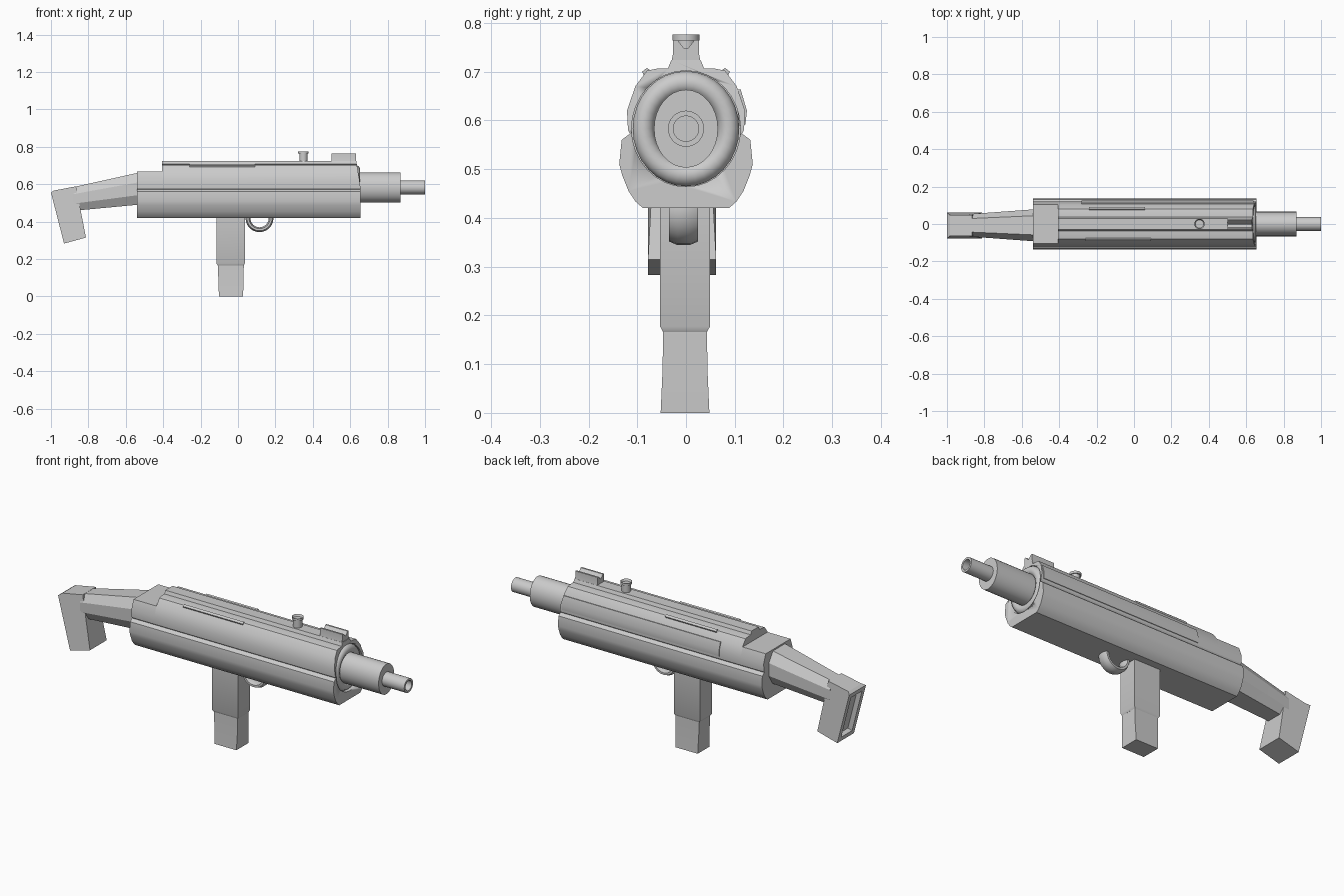
import bpy, bmesh, math
from mathutils import Matrix, Vector

if "Cube" in bpy.data.objects:
    bpy.data.objects.remove(bpy.data.objects["Cube"])

AXIS_Z = 0.583


def finish(name, bm, angle=30):
    bmesh.ops.recalc_face_normals(bm, faces=bm.faces)
    me = bpy.data.meshes.new(name)
    bm.to_mesh(me)
    bm.free()
    ob = bpy.data.objects.new(name, me)
    bpy.context.collection.objects.link(ob)
    bpy.ops.object.select_all(action='DESELECT')
    ob.select_set(True)
    bpy.context.view_layer.objects.active = ob
    bpy.ops.object.shade_smooth_by_angle(angle=math.radians(angle))
    return ob


def loft(name, rings, angle=30):
    """Skin equal-length rings of 3D points and cap both ends."""
    bm = bmesh.new()
    rows = [[bm.verts.new(p) for p in r] for r in rings]
    n = len(rows[0])
    for a, b in zip(rows, rows[1:]):
        for i in range(n):
            j = (i + 1) % n
            bm.faces.new((a[i], a[j], b[j], b[i]))
    bm.faces.new(rows[0])
    bm.faces.new(rows[-1])
    return finish(name, bm, angle)


def mirrored(half):
    return half + [(-y, z) for y, z in reversed(half)]


def rake(z):
    return max(0.0, z - 0.59) * 0.17


def along_x(name, pts, x0, x1, raked=False):
    return loft(name, [[(x0, y, z) for y, z in pts],
                       [(x1 - (rake(z) if raked else 0), y, z) for y, z in pts]], 25)


def turned(name, profile, sy=1.0, seg=32):
    """Sweep (x, radius) rings around the barrel axis."""
    return loft(name, [[(x, r * sy * math.cos(2 * math.pi * i / seg),
                         AXIS_Z + r * math.sin(2 * math.pi * i / seg))
                        for i in range(seg)] for x, r in profile])


def ring(name, centre, R, r, rot, squash, seg, sides):
    """Torus with its tube stretched along the ring axis."""
    bm = bmesh.new()
    rows = []
    for i in range(seg):
        a = 2 * math.pi * i / seg
        row = []
        for k in range(sides):
            b = 2 * math.pi * (k + 0.5) / sides
            d = R + r * math.cos(b)
            p = Vector((d * math.cos(a) * squash[0], d * math.sin(a) * squash[1],
                        r * math.sin(b) * squash[2]))
            row.append(bm.verts.new(rot @ p + Vector(centre)))
        rows.append(row)
    for i in range(seg):
        for k in range(sides):
            a, b, m = rows[i], rows[(i + 1) % seg], (k + 1) % sides
            bm.faces.new((a[k], a[m], b[m], b[k]))
    return finish(name, bm, 50)


# Receiver: wide lower shell, narrower upper cover, rib on top
low = [(.088, .42), (.103, .433), (.118, .455), (.131, .488), (.137, .51), (.132, .56), (.115, .573)]
receiver = along_x("receiver", mirrored(low + [(.119, .58), (.121, .62), (.104, .67), (.08, .702),
                   (.06, .706), (.037, .707), (.03, .724)]), -.405, .655, True)
along_x("receiver_rear", mirrored(low + [(.119, .58), (.121, .62), (.104, .668)]), -.54, -.405)

# Front recess around the barrel
cutter = turned("recess_cutter", [(.6, .119), (.75, .119)], .94)
mod = receiver.modifiers.new("recess", 'BOOLEAN')
mod.object = cutter
mod.solver = 'EXACT'
bpy.context.view_layer.objects.active = receiver
bpy.ops.object.modifier_apply(modifier="recess")
bpy.data.objects.remove(cutter)

# Side panel and thin top strips
along_x("side_panel", [(.11, .588), (.122, .592), (.125, .62), (.112, .664), (.1, .662)], -.28, .64)
along_x("right_strip", [(-.085, .69), (-.09, .7), (-.08, .708), (-.07, .7)], -.26, .09)
along_x("left_strip", [(.085, .69), (.09, .7), (.08, .708), (.07, .7)], -.24, .06)

# Barrel parts
turned("barrel_jacket", [(.59, .08), (.87, .08)], .82)
turned("muzzle", [(.86, .037), (1.0, .037), (1.0, .026), (.95, .026)])
ring("front_collar", (.629, 0, AXIS_Z), .0945, .0245,
     Matrix.Rotation(math.pi / 2, 3, 'Y'), (1, .925, 1), 32, 12)

# Sights
along_x("front_sight", mirrored([(.031, .715), (.027, .735), (.027, .765), (.018, .765),
                                 (.004, .748)]), .5, .63)
bm = bmesh.new()
for z, h, r in ((.735, .06, .022), (.77, .012, .028)):
    bmesh.ops.create_cone(bm, cap_ends=True, segments=20, radius1=r, radius2=r, depth=h,
                          matrix=Matrix.Translation((.35, 0, z)))
top = max(bm.faces, key=lambda f: (f.calc_center_median().z, f.calc_area()))
bmesh.ops.inset_region(bm, faces=[top], thickness=.01)
bmesh.ops.translate(bm, verts=top.verts, vec=(0, 0, -.02))
finish("cocking_knob", bm)


# Grip and magazine
def rect(x0, x1, y, z):
    return [(x0, -y - .002, z), (x1, -y - .002, z), (x1, y - .002, z), (x0, y - .002, z)]


loft("grip", [rect(-.115, .037, .051, .44), rect(-.115, .037, .051, .177),
              rect(-.108, .031, .045, .166)])
loft("magazine", [rect(-.108, .031, .045, .175), rect(-.105, .03, .046, .09),
                  rect(-.102, .027, .05, 0)])

# Trigger guard
ring("trigger_guard", (.115, -.005, .419), .062, .014,
     Matrix.Rotation(math.pi / 2, 3, 'X'), (1, 1, 2.3), 24, 8)


# Stock arm
def section(x, zb, zt, y):
    h = zt - zb
    half = [(.65 * y, zb), (y, zb + .3 * h), (y, zt - .3 * h), (.6 * y, zt)]
    return [(x, p - .007, z) for p, z in mirrored(half)]


loft("stock_arm", [section(-.5, .492, .666, .088), section(-.54, .49, .66, .085),
                   section(-.88, .458, .585, .06)], 20)

# Shoulder piece with a long recess in its rear face
side = [(-1, .556), (-.985, .566), (-.866, .589), (-.813, .315), (-.93, .283)]
widths = [.06, .05, .05, .07, .07]
bm = bmesh.new()
rows = []
for s in (-1, 1):
    rows.append([bm.verts.new((x, s * w - .008, z)) for (x, z), w in zip(side, [.07, .055, .055, .07, .07])])
for i in range(5):
    j = (i + 1) % 5
    f = bm.faces.new((rows[0][i], rows[0][j], rows[1][j], rows[1][i]))
    if i == 4:
        rear = f
bm.faces.new(rows[0])
bm.faces.new(rows[1])
bmesh.ops.recalc_face_normals(bm, faces=bm.faces)
bmesh.ops.inset_individual(bm, faces=[rear], thickness=.035)
bmesh.ops.inset_individual(bm, faces=[rear], thickness=.002, depth=-.025)
finish("shoulder_piece", bm, 20)
